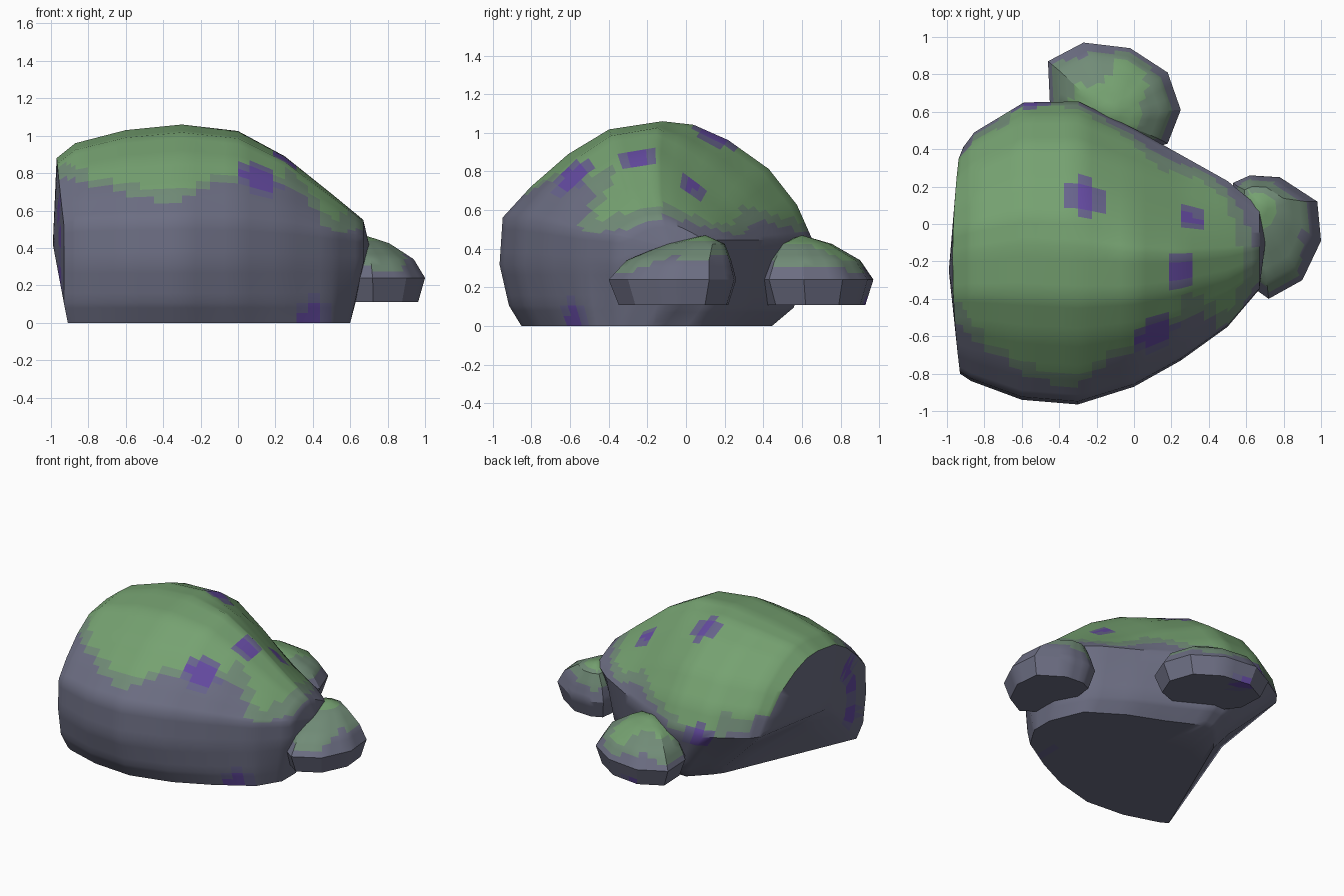
import bpy, bmesh, math
from mathutils import Vector, noise

if "Cube" in bpy.data.objects:
    bpy.data.objects.remove(bpy.data.objects["Cube"])


def material(name, rgb):
    m = bpy.data.materials.new(name)
    m.diffuse_color = (*rgb, 1)
    m.use_nodes = True
    m.node_tree.nodes["Principled BSDF"].inputs["Base Color"].default_value = m.diffuse_color
    return m


MATS = [material("stone", (0.15, 0.155, 0.225)),
        material("thin_moss", (0.165, 0.26, 0.185)),
        material("moss", (0.18, 0.36, 0.165)),
        material("faint_lichen", (0.14, 0.13, 0.27)),
        material("lichen", (0.13, 0.07, 0.36))]


def loft(rings):
    """Skin a list of equal closed rings."""
    bm = bmesh.new()
    loops = [[bm.verts.new(p) for p in r] for r in rings]
    n = len(loops[0])
    for a, b in zip(loops, loops[1:]):
        for i in range(n):
            j = (i + 1) % n
            bm.faces.new((a[i], a[j], b[j], b[i]))
    return bm, loops


def fan(bm, loop, tip):
    t = bm.verts.new(tip)
    for a, b in zip(loop, loop[1:] + loop[:1]):
        bm.faces.new((a, b, t))


def finish(bm, name, cuts, score, spots, angle):
    """Subdivide, colour faces by height and slope, and make the object."""
    bmesh.ops.recalc_face_normals(bm, faces=bm.faces[:])
    bmesh.ops.subdivide_edges(bm, edges=bm.edges[:], cuts=cuts, use_grid_fill=True)
    bm.normal_update()
    for f in bm.faces:
        c = f.calc_center_median()
        s = score(c, f.normal) + 0.12 * noise.noise(c * 3)
        f.material_index = 2 if s > 0.07 else 1 if s > 0 else 0
        for x, y, z, r in spots:
            d = (c - Vector((x, y, z))).length / r
            if d < 1:
                f.material_index = 4 if d < 0.7 else 3
    me = bpy.data.meshes.new(name)
    bm.to_mesh(me)
    bm.free()
    ob = bpy.data.objects.new(name, me)
    bpy.context.collection.objects.link(ob)
    for m in MATS:
        me.materials.append(m)
    bpy.ops.object.select_all(action='DESELECT')
    ob.select_set(True)
    bpy.context.view_layer.objects.active = ob
    bpy.ops.object.shade_smooth_by_angle(angle=math.radians(angle))


def clamp(v):
    return max(0.0, min(1.0, v))


# Boulder: one dome section, rescaled along x
SECTION = [(.07, 0), (.03, .1), (0, .3), (.01, .53), (.1, .68), (.22, .84),
           (.35, .96), (.52, 1), (.62, .99), (.73, .92), (.86, .78), (.95, .6),
           (1, .42), (.94, .09), (.87, 0)]
# x, front y, back y, top z
STATIONS = [(-.93, -.80, .41, .88), (-.87, -.84, .49, .96), (-.6, -.94, .65, 1.03),
            (-.3, -.965, .655, 1.06), (0, -.87, .51, 1.025), (.25, -.73, .37, .89),
            (.5, -.55, .23, .69), (.67, -.35, .09, .55)]
LAST = len(STATIONS) - 1


def boulder_ring(k):
    x, y0, y1, top = STATIONS[k]
    flat = .75 * clamp((x + .35) / .55)
    ring = []
    for u, w in SECTION:
        # the back right slope is a flat plane below a sharp crest
        if u > .52 and w > .42:
            w += flat * (1 - (u - .52) / .48 * .58 - w)
        z = w * 1.06 if w <= .42 else .445 + (w - .42) / .58 * (top - .445)
        y = y0 + u * (y1 - y0)
        px = x
        low = clamp(1 - w / .3)
        # right end undercut
        if k == LAST:
            px -= .07 * low
            y -= .24 * u * low
        elif k == LAST - 1:
            y -= .07 * u * low
        # left face: slightly bulged above, cut back diagonally below
        if k == 0:
            px -= .04 * (1 - (2 * u - 1) ** 2) * min(1, .2 + w * 2)
        if px < -.2:
            cut = (.02 + .434 * (y + .72)) * clamp(1 - z / .46)
            px = -.2 + (px + .2) * (1 - max(0, cut) / .73)
        ring.append((px, y, z))
    return ring


bm, loops = loft([boulder_ring(k) for k in range(LAST + 1)])
fan(bm, loops[0], (-.99, -.25, .42))
fan(bm, loops[-1], (.705, -.08, .40))


def boulder_moss(c, n):
    if n.x < -.75:
        return -1
    if c.y > -.12:
        low = .50
    else:
        low = .75 - .15 * math.exp(-((c.x + .38) / .22) ** 2) - .27 * clamp((c.x - .3) / .2)
    return min((c.z - low) * .9, n.z - .15)


finish(bm, "boulder", 3, boulder_moss,
       [(.10, -.58, .76, .13), (-.25, .17, 1.0, .12), (.32, .05, .75, .09),
        (.25, -.25, .86, .09), (.40, -.58, .03, .11), (-.55, .62, .42, .1),
        (-.96, -.55, .6, .09), (-.95, -.6, .45, .09), (-.92, -.6, .25, .11)], 42)


# Two small faceted rocks tucked against the boulder
def small_rock(name, outline, peak, spots):
    cx = sum(p[0] for p in outline) / len(outline)
    cy = sum(p[1] for p in outline) / len(outline)
    rings = []
    for z, s, lean in [(.11, .86, 0), (.24, 1, 0), (.34, .82, .2), (.425, .46, .75)]:
        ox = cx + (peak[0] - cx) * lean
        oy = cy + (peak[1] - cy) * lean
        rings.append([(ox + (x - cx) * s, oy + (y - cy) * s, z) for x, y in outline])
    bm, loops = loft(rings)
    fan(bm, loops[0], (cx, cy, .11))
    fan(bm, loops[-1], (*peak, .47))
    finish(bm, name, 2, lambda c, n: min(c.z - .32, n.z - .25), spots, 32)


small_rock("back_rock",
           [(-.46, .87), (-.27, .97), (-.02, .94), (.18, .81), (.25, .61),
            (.18, .43), (-.03, .36), (-.28, .43), (-.45, .65)],
           (-.12, .60), [(-.2, .88, .12, .08)])
small_rock("side_rock",
           [(.53, .22), (.62, .26), (.78, .25), (.98, .12), (1.0, -.09),
            (.9, -.3), (.72, -.4), (.58, -.3), (.5, -.05)],
           (.67, .10), [])
